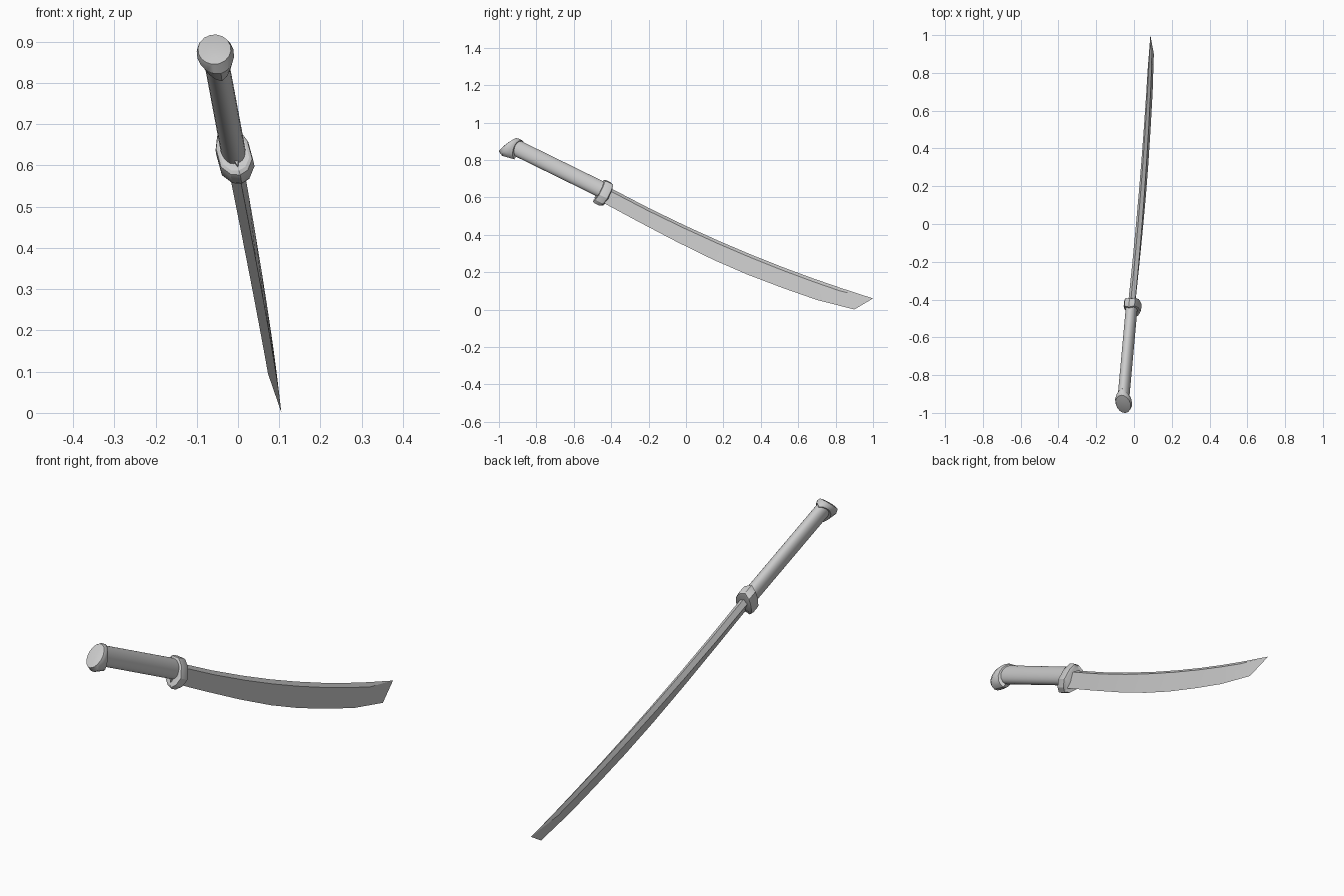
import bpy, bmesh, math
from mathutils import Vector

if "Cube" in bpy.data.objects:
    bpy.data.objects.remove(bpy.data.objects["Cube"])

# The sword lies in one tilted plane; NORMAL is its thickness direction
NORMAL = Vector((1, 0.034, 0.256)).normalized()


def on_plane(y, z, n=0.0):
    return Vector((0.136 - 0.034 * y - 0.256 * z, y, z)) + NORMAL * n


def grip(s, off, n):
    """s along the handle, off across it (up = spine side), n = thickness."""
    w = 0.378 + off
    return on_plane(0.898 * s + 0.44 * w, -0.44 * s + 0.898 * w, n)


def loft(name, rings, angle=30):
    bm = bmesh.new()
    vs = [[bm.verts.new(p) for p in r] for r in rings]
    k = len(rings[0])
    for a, b in zip(vs, vs[1:]):
        for i in range(k):
            j = (i + 1) % k
            bm.faces.new((a[i], a[j], b[j], b[i]))
    bm.faces.new(vs[0])
    bm.faces.new(vs[-1])
    bmesh.ops.remove_doubles(bm, verts=bm.verts, dist=1e-5)
    bmesh.ops.recalc_face_normals(bm, faces=bm.faces)
    me = bpy.data.meshes.new(name)
    bm.to_mesh(me)
    bm.free()
    me.shade_smooth()
    me.set_sharp_from_angle(angle=math.radians(angle))
    ob = bpy.data.objects.new(name, me)
    bpy.context.collection.objects.link(ob)
    return ob


def oval(s, hn, hw, cw=0.0, chevron=0.0, slant=0.0, sides=24):
    pts = []
    for i in range(sides):
        a = 2 * math.pi * i / sides
        c, d = math.cos(a), math.sin(a)
        pts.append(grip(s + chevron * abs(c) + slant * d, cw + hw * d, hn * c))
    return pts


# Handle
loft("handle", [oval(-1.22, 0.030, 0.043), oval(-0.66, 0.030, 0.043)])

# Pommel: notched collar flaring into a broad slanted cap
loft("pommel", [
    oval(-1.176, 0.031, 0.045, 0, -0.028, sides=16),
    oval(-1.178, 0.038, 0.054, -0.006, -0.028, sides=16),
    oval(-1.197, 0.041, 0.057, -0.008, -0.018, 0.010, sides=16),
    oval(-1.224, 0.045, 0.061, -0.011, -0.006, 0.021, sides=16),
    oval(-1.244, 0.040, 0.052, -0.006, 0, 0.027, sides=16),
    oval(-1.249, 0.020, 0.026, -0.006, 0, 0.0135, sides=16),
], 35)

# Guard: faceted collar, its sides pushed towards the blade
half = [(0, 0.056), (0.028, 0.045), (0.041, 0.012), (0.041, -0.04), (0.022, -0.07), (0, -0.082)]
outline = half + [(-n, o) for n, o in half[-2:0:-1]]


def guard_ring(s, k):
    return [grip(s + 0.016 * abs(n) / 0.041, -0.012 + (o + 0.012) * k, n * k) for n, o in outline]


loft("guard", [guard_ring(-0.703, 0.80), guard_ring(-0.700, 0.95), guard_ring(-0.690, 1.0),
               guard_ring(-0.662, 1.0), guard_ring(-0.652, 0.95), guard_ring(-0.649, 0.75)], 25)

# Blade: roofed spine, ridge lines and cutting edge, closing at the tip
spine_y = [-0.46, -0.2, 0, 0.18, 0.35, 0.52, 0.68, 0.83]
edge = [(-0.49, 0.597), (-0.25, 0.468), (-0.05, 0.363), (0.15, 0.265),
        (0.33, 0.187), (0.52, 0.115), (0.70, 0.052), (0.90, 0.001)]
rings = []
for i, (y, (ey, ez)) in enumerate(zip(spine_y, edge)):
    t = y + 0.4
    z = 0.647 - 0.532 * t + 0.081 * t * t
    th = 0.019 - 0.0012 * i
    ry, rz = y - 0.006, z - 0.018
    rings.append([on_plane(y, z), on_plane(ry, rz, th), on_plane(ey, ez), on_plane(ry, rz, -th)])
rings.append([on_plane(1.0, 0.06)] * 4)
loft("blade", rings, 20)
